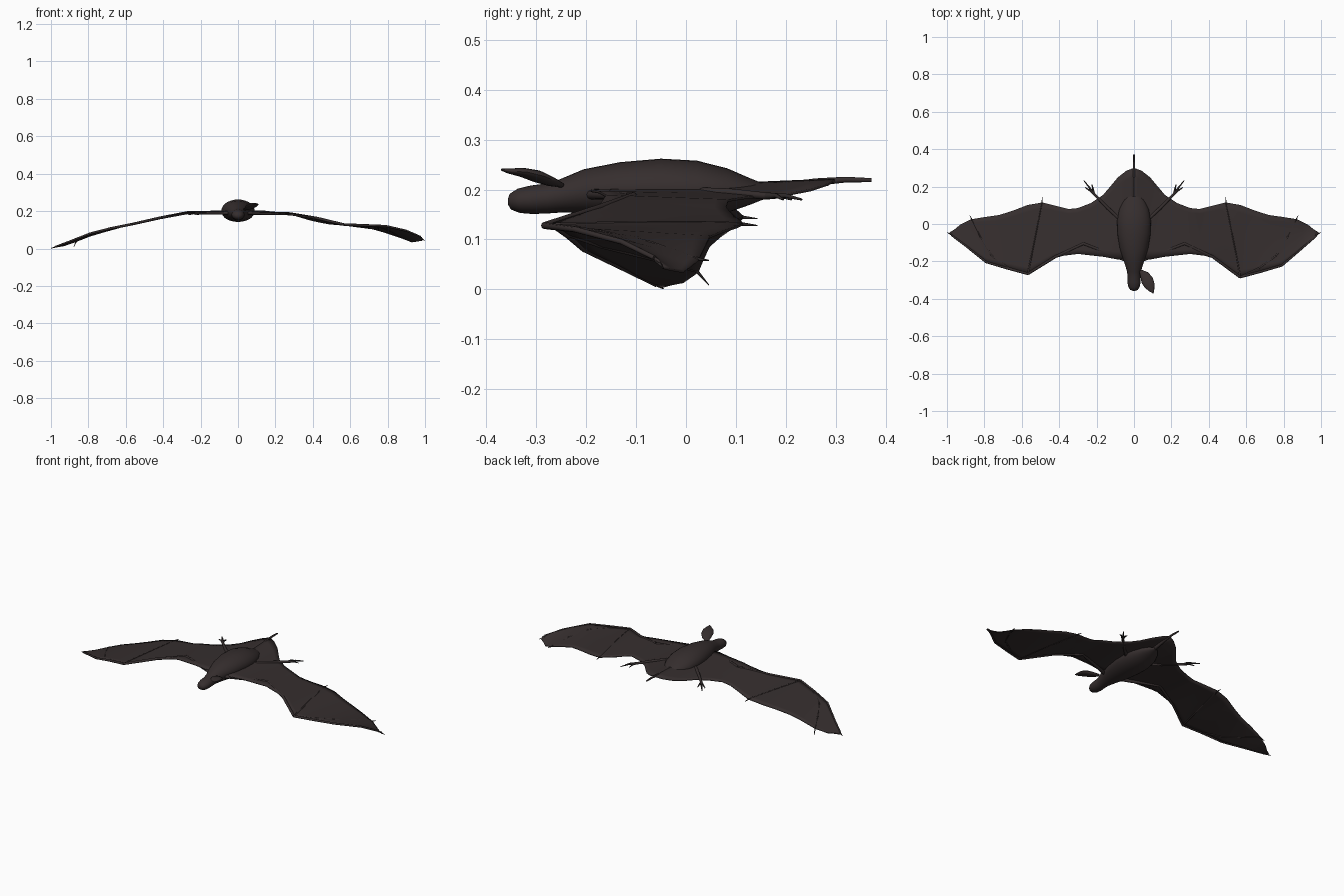
import bpy, bmesh, math
from mathutils import Vector

if "Cube" in bpy.data.objects:
    bpy.data.objects.remove(bpy.data.objects["Cube"])

def mat(name, c):
    m = bpy.data.materials.new(name)
    m.diffuse_color = (*c, 1)
    m.use_nodes = True
    m.node_tree.nodes["Principled BSDF"].inputs["Base Color"].default_value = m.diffuse_color
    return m

FUR = mat("dark brown fur", (0.036, 0.027, 0.027))
SKIN = mat("wing skin", (0.037, 0.028, 0.028))
CLAW = mat("claw black", (0.026, 0.021, 0.021))

def finish(name, bm, m, angle=50):
    bmesh.ops.recalc_face_normals(bm, faces=bm.faces)
    me = bpy.data.meshes.new(name)
    bm.to_mesh(me)
    bm.free()
    ob = bpy.data.objects.new(name, me)
    bpy.context.collection.objects.link(ob)
    me.materials.append(m)
    bpy.ops.object.select_all(action='DESELECT')
    bpy.context.view_layer.objects.active = ob
    ob.select_set(True)
    bpy.ops.object.shade_smooth_by_angle(angle=math.radians(angle))
    return ob

def loft(name, sections, m, n=10):
    """Elliptical tube through (centre, half width, half height) sections."""
    bm = bmesh.new()
    pts = [Vector(s[0]) for s in sections]
    rings = []
    for i, (_, rw, rh) in enumerate(sections):
        d = (pts[min(i + 1, len(pts) - 1)] - pts[max(i - 1, 0)]).normalized()
        w = d.cross(Vector((0, 0, 1))).normalized()
        h = w.cross(d)
        rings.append([bm.verts.new(pts[i] + w * rw * math.cos(a) + h * rh * math.sin(a))
                      for a in (2 * math.pi * k / n for k in range(n))])
    for a, b in zip(rings, rings[1:]):
        for k in range(n):
            bm.faces.new((a[k], a[(k + 1) % n], b[(k + 1) % n], b[k]))
    bm.faces.new(rings[0])
    bm.faces.new(rings[-1])
    return finish(name, bm, m)

def bone(name, pts, r0, r1, m):
    k = len(pts) - 1
    return loft(name, [(p, r0 + (r1 - r0) * i / k, r0 + (r1 - r0) * i / k)
                       for i, p in enumerate(pts)], m, 8)

def interp(table, x):
    for (x0, v0), (x1, v1) in zip(table, table[1:]):
        if x <= x1:
            return v0 + (v1 - v0) * (x - x0) / (x1 - x0)
    return table[-1][1]

# body and head: y, bottom z, top z, half width
body = [(-.357, .170, .182, .008), (-.352, .160, .192, .020), (-.335, .153, .202, .031),
        (-.31, .151, .208, .035), (-.28, .152, .212, .034), (-.25, .154, .220, .038),
        (-.2, .151, .241, .054), (-.13, .146, .255, .076), (-.05, .142, .262, .089),
        (.02, .142, .258, .090), (.08, .152, .243, .079), (.13, .170, .222, .055),
        (.165, .184, .208, .028), (.18, .19, .202, .01)]
loft("body", [((0, y, (b + t) / 2), w, (t - b) / 2) for y, b, t, w in body], FUR, 28)

# single ear, a pointed leaf
loft("ear", [((.035, -.25, .209), .008, .005), ((.055, -.272, .216), .024, .009),
             ((.07, -.30, .227), .033, .012), ((.084, -.33, .235), .028, .009),
             ((.096, -.355, .237), .014, .005), ((.103, -.370, .240), .002, .002)], FUR, 14)

# wing outline tables, by distance from the middle
LEAD = [(0, -.17), (.085, -.19), (.165, -.175), (.30, -.16), (.38, -.17), (.43, -.185),
        (.49, -.23), (.567, -.287), (.79, -.222), (.87, -.155), (.96, -.075), (.985, -.055)]
TRAIL = [(0, .30), (.04, .285), (.085, .25), (.165, .155), (.23, .112), (.30, .085), (.35, .08),
         (.43, .1), (.49, .115), (.567, .102), (.65, .07), (.72, .048), (.79, .038),
         (.87, .025), (.93, -.005), (.96, -.03), (.985, -.045)]
Z_LEAD = {1: [(0, .2), (.165, .195), (.30, .187), (.4, .168), (.49, .147), (.567, .128),
              (.79, .12), (.87, .105), (.93, .085), (.985, .058)],
          -1: [(0, .2), (.165, .197), (.28, .193), (.4, .168), (.49, .147), (.567, .13),
               (.72, .1), (.79, .08), (.87, .05), (.93, .025), (.985, .006)]}
Z_TRAIL = {1: [(0, .22), (.05, .208), (.12, .19), (.30, .178), (.4, .148), (.49, .131),
               (.567, .125), (.72, .105), (.79, .085), (.87, .058), (.93, .035), (.985, .043)],
           -1: [(0, .22), (.05, .208), (.12, .19), (.30, .185), (.4, .165), (.49, .145),
                (.567, .13), (.72, .088), (.79, .067), (.87, .036), (.93, .015), (.985, .006)]}

def lead_y(s, x):
    lift = .018 * min(1, max(0, (x - .45) / .12)) * min(1, (1 - x) / .15) if s < 0 else 0
    return interp(LEAD, x) + lift

def wing_z(s, x, y):
    a, b = lead_y(s, x), interp(TRAIL, x)
    t = min(1, max(0, (y - a) / (b - a)))
    return interp(Z_LEAD[s], x) * (1 - t) + interp(Z_TRAIL[s], x) * t

def on_wing(s, x, y, dz=0.0):
    return (s * x, y, wing_z(s, x, y) + dz)

xs = sorted({round(v, 3) for t in (LEAD, TRAIL) for v, _ in t} | {.02, .125, .2, .27, .53, .61, .9})
for s, side in ((1, "right"), (-1, "left")):
    # wing membrane, with half of the tail membrane
    bm = bmesh.new()
    rows = []
    for x in xs:
        a, b = lead_y(s, x), interp(TRAIL, x)
        rows.append([bm.verts.new(on_wing(s, x, a + (b - a) * k / 10)) for k in range(11)])
    for p, q in zip(rows, rows[1:]):
        for k in range(10):
            bm.faces.new((p[k], q[k], q[k + 1], p[k + 1]))
    wing = finish(side + "_wing_membrane", bm, SKIN, 60)
    mod = wing.modifiers.new("thickness", 'SOLIDIFY')
    mod.thickness, mod.offset = .005, 0

    # arm and fingers
    wy = lead_y(s, .567) + .003
    wrist = on_wing(s, .567, wy)
    elbow = on_wing(s, .27, -.105)
    bone(side + "_upper_arm", [(s * .05, -.19, .19), elbow], .010, .008, FUR)
    bone(side + "_forearm", [elbow, on_wing(s, .42, -.175), wrist], .008, .007, FUR)
    bone(side + "_first_finger", [wrist, on_wing(s, .68, lead_y(s, .68)),
                                  on_wing(s, .79, lead_y(s, .79)), on_wing(s, .9, lead_y(s, .9)),
                                  on_wing(s, .975, lead_y(s, .975))], .007, .005, SKIN)
    bone(side + "_second_finger", [wrist] + [on_wing(s, x, y) for x, y in
         ((.67, -.235), (.76, -.17), (.82, -.07), (.868, .023))], .005, .004, SKIN)
    bone(side + "_third_finger", [wrist] + [on_wing(s, x, y) for x, y in
         ((.55, -.18), (.53, -.08), (.51, .02), (.492, .112))], .005, .004, SKIN)

    # finger claws
    tip = on_wing(s, .97, -.06)
    bone(side + "_tip_claw", [tip, (s * 1.0, -.045, .042 if s > 0 else .001)], .005, .001, CLAW)
    for i, (x, y, x2, y2) in enumerate(((.492, .11, .49, .143), (.865, .02, .878, .046))):
        p = on_wing(s, x, y)
        drop = .03 if i and s < 0 else .003
        bone(side + "_finger_claw", [p, (s * x2, y2, p[2] - drop)], .004, .001, CLAW)

    # leg, foot and toes
    ankle = (s * .215, .162, .187)
    bone(side + "_leg", [(s * .06, .01, .195), (s * .14, .085, .194), ankle], .010, .007, FUR)
    for tx, ty in ((.225, .212), (.268, .232), (.262, .195)):
        mid = (s * (.215 + tx) / 2, (.162 + ty) / 2 + .002, .188)
        bone(side + "_toe", [ankle, mid, (s * tx, ty, .18)], .007, .002, CLAW)

# tail
bone("tail", [(0, .14, .197), (0, .2, .205), (0, .26, .215), (0, .32, .22), (0, .372, .219)],
     .011, .004, FUR)
